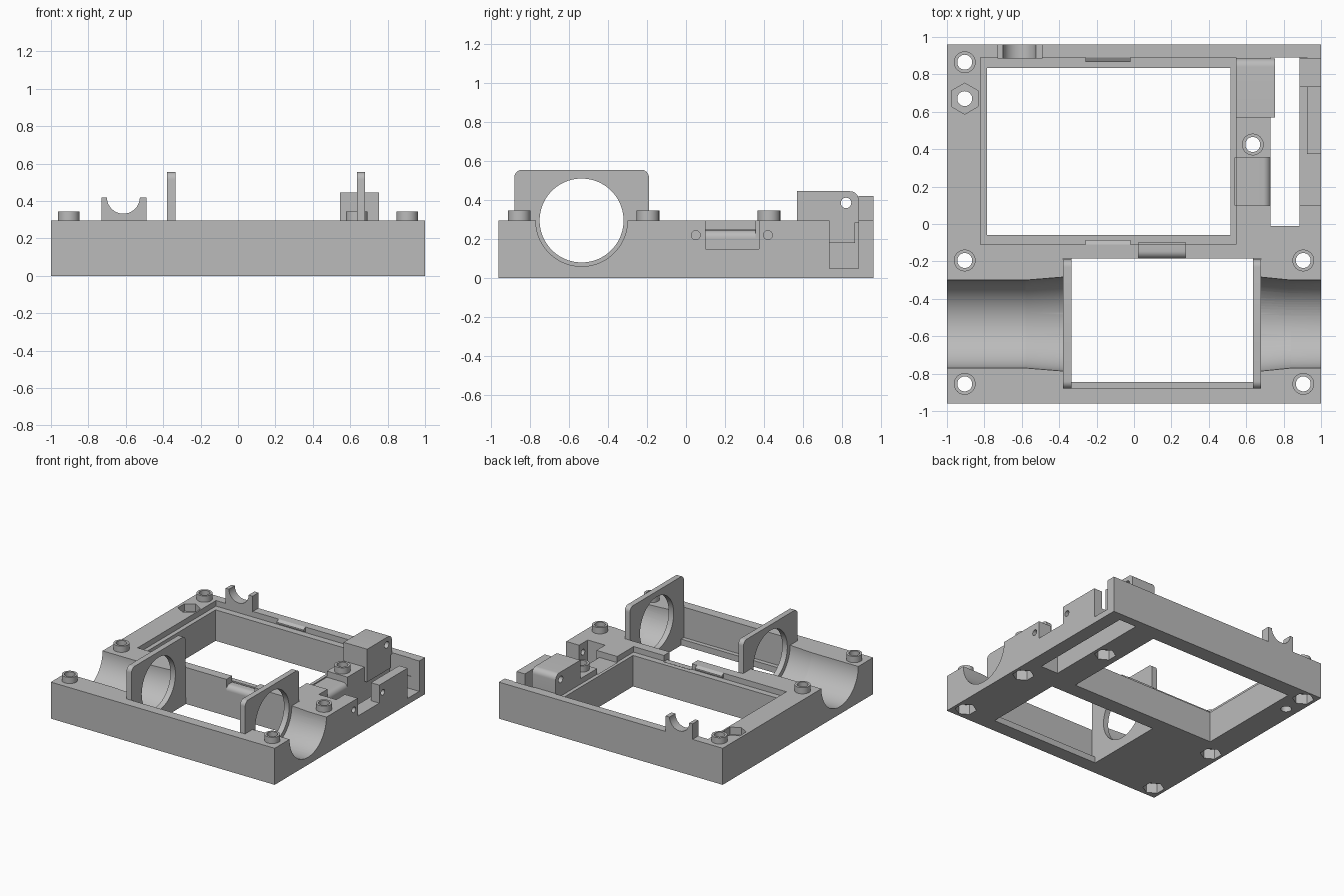
import bpy, bmesh, math
from mathutils import Matrix, Vector

if "Cube" in bpy.data.objects:
    bpy.data.objects.remove(bpy.data.objects["Cube"], do_unlink=True)

mat = bpy.data.materials.new("plain grey")
mat.use_nodes = True
GREY = (0.5, 0.5, 0.5, 1)
mat.diffuse_color = GREY
mat.node_tree.nodes["Principled BSDF"].inputs["Base Color"].default_value = GREY
TOP = 0.295


def finish(name, bm):
    bmesh.ops.recalc_face_normals(bm, faces=bm.faces)
    mesh = bpy.data.meshes.new(name)
    bm.to_mesh(mesh)
    bm.free()
    mesh.materials.append(mat)
    ob = bpy.data.objects.new(name, mesh)
    bpy.context.collection.objects.link(ob)
    return ob


def box(name, x, y, z):
    bm = bmesh.new()
    bmesh.ops.create_cube(bm, size=1)
    for v in bm.verts:
        v.co = Vector(r[0] if c < 0 else r[1] for c, r in zip(v.co, (x, y, z)))
    return finish(name, bm)


def rod(name, axis, center, r, length, sides=48, r2=None):
    """Cylinder, cone or hexagonal prism centred on a point."""
    bm = bmesh.new()
    bmesh.ops.create_cone(bm, cap_ends=True, segments=sides, radius1=r,
                          radius2=r if r2 is None else r2, depth=length)
    turn = {"x": Matrix.Rotation(math.pi / 2, 4, "Y"),
            "y": Matrix.Rotation(math.pi / 2, 4, "X"), "z": Matrix()}[axis]
    bmesh.ops.transform(bm, matrix=Matrix.Translation(center) @ turn, verts=bm.verts)
    return finish(name, bm)


def prism_x(name, profile, x0, x1):
    """Extrude a (y, z) outline along x."""
    bm = bmesh.new()
    face = bm.faces.new([bm.verts.new((x0, y, z)) for y, z in profile])
    out = bmesh.ops.extrude_face_region(bm, geom=[face])
    for v in out["geom"]:
        if isinstance(v, bmesh.types.BMVert):
            v.co.x = x1
    return finish(name, bm)


def arc(cy, cz, r, start, end, steps=8):
    angles = [math.radians(start + (end - start) * i / steps) for i in range(steps + 1)]
    return [(cy + r * math.cos(a), cz + r * math.sin(a)) for a in angles]


def combine(ob, tool, operation="DIFFERENCE"):
    mod = ob.modifiers.new("cut", "BOOLEAN")
    mod.operation, mod.solver, mod.object = operation, "EXACT", tool
    bpy.context.view_layer.objects.active = ob
    bpy.ops.object.modifier_apply(modifier=mod.name)
    bpy.data.objects.remove(tool, do_unlink=True)


# Base slab with its windows, ledges, pockets and wall notches
base = box("base_frame", (-1, 1), (-0.96, 0.96), (0, TOP))
for x, y, z in [
    ((-0.785, 0.515), (-0.06, 0.835), (-1, 1)),      # large window
    ((-0.82, 0.545), (-0.11, 0.89), (0.25, 1)),      # ledge round it
    ((-0.335, 0.635), (-0.845, -0.185), (-1, 1)),    # front window
    ((-0.38, 0.68), (-0.88, -0.185), (0.05, 1)),     # slots for the plates
    ((0.73, 0.885), (-0.01, 0.89), (-1, 1)),         # side gap
    ((0.88, 0.925), (0.10, 0.89), (0.15, 1)),        # groove in side wall
    ((0.88, 1.1), (0.10, 0.375), (0.15, 1)),         # side wall notch
    ((0.88, 1.1), (0.735, 0.885), (0.05, 1)),        # corner notch
    ((0.54, 0.75), (0.10, 0.355), (0.205, 1)),       # side pocket
    ((0.025, 0.275), (-0.2, -0.10), (0.205, 1)),     # saddle between windows
]:
    combine(base, box("cutter", x, y, z))

# Motor channel, flaring toward the plates
AXIS_Y = -0.535
combine(base, rod("cutter", "x", (-0.8, AXIS_Y, TOP), 0.235, 0.88, 96))
combine(base, rod("cutter", "x", (0.9, AXIS_Y, TOP), 0.235, 0.5, 96))
combine(base, rod("cutter", "x", (-0.475, AXIS_Y, TOP), 0.235, 0.21, 96, 0.252))
combine(base, rod("cutter", "x", (0.755, AXIS_Y, TOP), 0.252, 0.17, 96, 0.235))

# Screw holes, hexagonal nut pockets and the spare nut pocket
screws = [(sx * 0.905, y) for sx in (-1, 1) for y in (-0.855, -0.195)]
screws += [(-0.905, 0.865), (0.635, 0.425)]
for x, y in screws:
    combine(base, rod("cutter", "z", (x, y, 0.1), 0.04, 1, 32))
    combine(base, rod("cutter", "z", (x, y, 0), 0.08, 0.16, 6))
combine(base, rod("cutter", "z", (-0.905, 0.67, 0.1), 0.04, 1, 32))
combine(base, rod("cutter", "z", (-0.905, 0.67, TOP), 0.083, 0.12, 6))

# Pin holes through the side wall
for y in (0.05, 0.42):
    combine(base, rod("cutter", "x", (0.95, y, 0.22), 0.023, 0.2, 24))

# Rounded floors of the saddle and the side pocket
prism_x("saddle_floor", [(-0.11, 0.2), (-0.11, 0.245)] + arc(-0.145, 0.205, 0.04, 90, 180)
        + [(-0.185, 0.2)], 0.025, 0.275)
floor = prism_x("pocket_floor", [(-0.545, 0.2), (-0.545, 0.245)]
                + arc(-0.69, 0.205, 0.04, 90, 180) + [(-0.73, 0.2)], 0.10, 0.355)
for v in floor.data.vertices:
    v.co.x, v.co.y = -v.co.y, v.co.x
floor.data.flip_normals()

# Wedge clips above the ledge
for name, wall, inner in (("back_clip", 0.89, 0.865), ("front_clip", -0.11, -0.085)):
    prism_x(name, [(wall, TOP), (inner, 0.28), (inner, 0.268), (wall, 0.255)], -0.26, -0.02)

# Screw bosses
for i, (x, y) in enumerate(screws):
    boss = rod(f"screw_boss_{i + 1}", "z", (x, y, 0.318), 0.058, 0.054)
    combine(boss, rod("cutter", "z", (x, y, 0.3), 0.04, 1, 32))

# Ring plates either side of the front window
outline = ([(-0.88, 0.045), (-0.19, 0.045)] + arc(-0.23, 0.515, 0.04, 0, 90)
           + arc(-0.84, 0.515, 0.04, 90, 180))
for name, x0 in (("right_ring_plate", -0.38), ("left_ring_plate", 0.635)):
    plate = prism_x(name, outline, x0, x0 + 0.045)
    combine(plate, rod("cutter", "x", (x0, AXIS_Y, TOP), 0.215, 0.3, 96))

# Open cradle on the back wall
cradle = box("back_cradle", (-0.73, -0.49), (0.885, 0.96), (0.29, 0.42))
combine(cradle, rod("cutter", "y", (-0.613, 0.92, 0.42), 0.088, 0.3, 64))

# Corner block with overhang and pin hole
block = prism_x("corner_block", [(0.57, 0.285), (0.885, 0.285)]
                + arc(0.84, 0.4, 0.045, 0, 90) + [(0.57, 0.445)], 0.545, 0.755)
combine(block, box("overhang", (0.725, 0.755), (0.57, 0.865), (0.18, 0.35)), "UNION")
combine(block, rod("cutter", "x", (0.65, 0.82, 0.385), 0.027, 0.6, 24))

# Smooth the curved walls, keep hard edges
bpy.ops.object.select_all(action="DESELECT")
for ob in bpy.context.scene.objects:
    if ob.type == "MESH" and ob.data.materials and ob.data.materials[0] == mat:
        ob.select_set(True)
        bpy.context.view_layer.objects.active = ob
bpy.ops.object.shade_smooth_by_angle(angle=math.radians(30))
